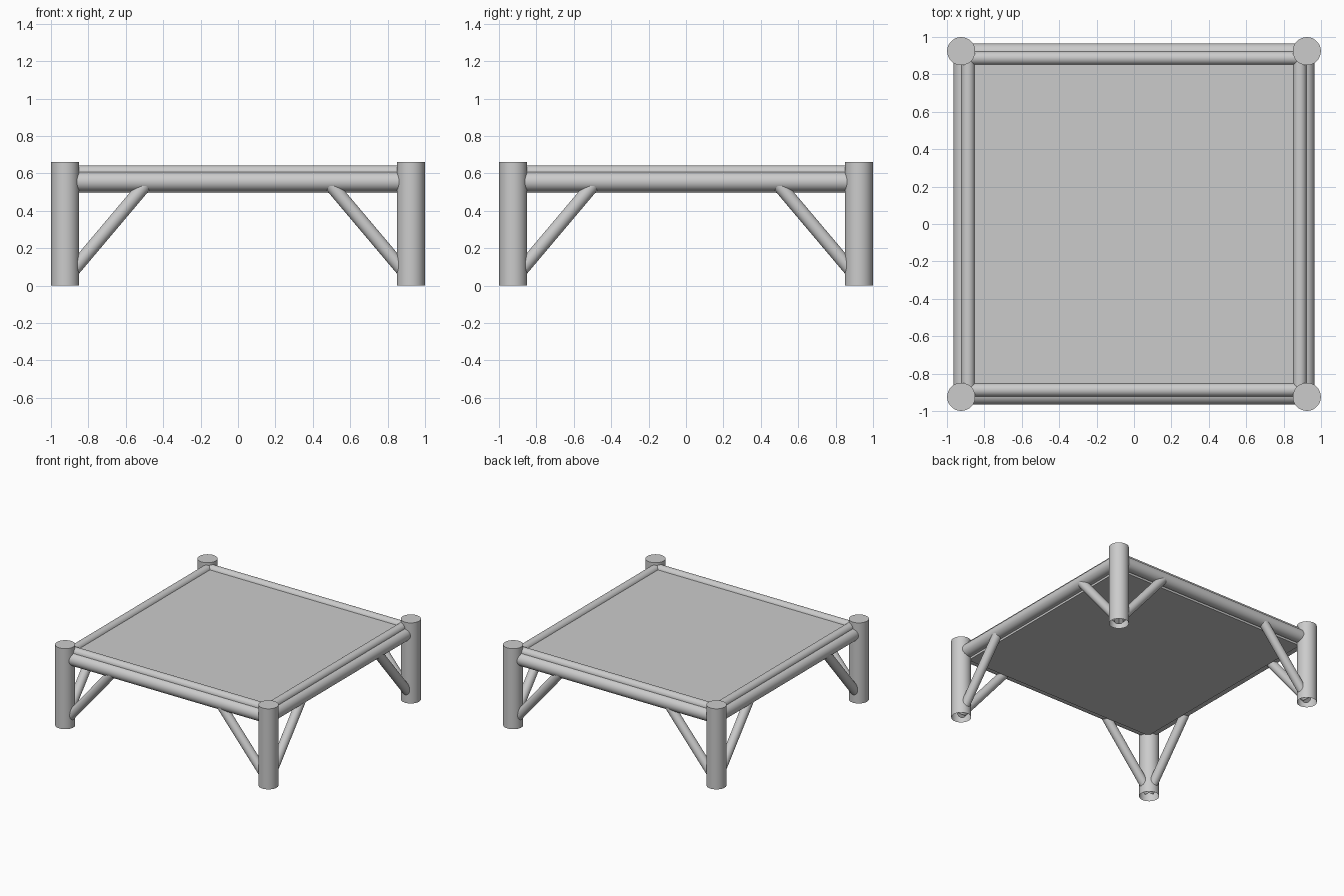
import bpy, bmesh
from math import pi, cos, sin
from mathutils import Vector, Matrix

if "Cube" in bpy.data.objects:
    bpy.data.objects.remove(bpy.data.objects["Cube"])

LEG = 0.924      # leg centre offset
SEG = 48


def finish(bm, name):
    me = bpy.data.meshes.new(name)
    bm.to_mesh(me)
    bm.free()
    ob = bpy.data.objects.new(name, me)
    bpy.context.collection.objects.link(ob)
    return ob


def tube(name, a, b, r, cap_start=True, cap_end=True):
    """Round bar from a to b, smooth along its side with flat end caps."""
    a, b = Vector(a), Vector(b)
    rot = (b - a).to_track_quat('Z', 'Y').to_matrix()
    bm = bmesh.new()
    rings = []
    for p in (a, b):
        rings.append([bm.verts.new(p + rot @ Vector((r * cos(2 * pi * i / SEG),
                                                     r * sin(2 * pi * i / SEG), 0)))
                      for i in range(SEG)])
    lo, hi = rings
    for i in range(SEG):
        j = (i + 1) % SEG
        bm.faces.new((lo[i], lo[j], hi[j], hi[i])).smooth = True
    if cap_start:
        bm.faces.new(lo[::-1])
    if cap_end:
        bm.faces.new(hi)
    for ring in rings:
        for i in range(SEG):
            bm.edges.get((ring[i], ring[(i + 1) % SEG])).smooth = False
    return finish(bm, name)


# Table panel
bm = bmesh.new()
bmesh.ops.create_cube(bm, size=1, matrix=Matrix.Translation((0, 0, 0.555))
                      @ Matrix.Diagonal((1.77, 1.77, 0.12, 1)))
finish(bm, "table_panel")

# One side and one corner, turned four times
for k, side in enumerate(("front", "right", "back", "left")):
    turn = Matrix.Rotation(k * pi / 2, 4, 'Z')
    parts = [
        # Leg, open underneath
        tube(f"leg_{side}", (-LEG, -LEG, 0), (-LEG, -LEG, 0.662), 0.075, cap_start=False),
        # Main rail and the slimmer rail above it
        tube(f"lower_rail_{side}", (-LEG, -0.913, 0.556), (LEG, -0.913, 0.556), 0.052),
        tube(f"upper_rail_{side}", (-0.9, -0.887, 0.606), (0.9, -0.887, 0.606), 0.036),
    ]
    # Diagonal braces from the legs to the rail
    for s, end in ((-1, "a"), (1, "b")):
        parts.append(tube(f"brace_{side}_{end}", (s * LEG, -LEG, 0.032),
                          (s * 0.485, -LEG, 0.552), 0.036))
    for ob in parts:
        ob.data.transform(turn)
